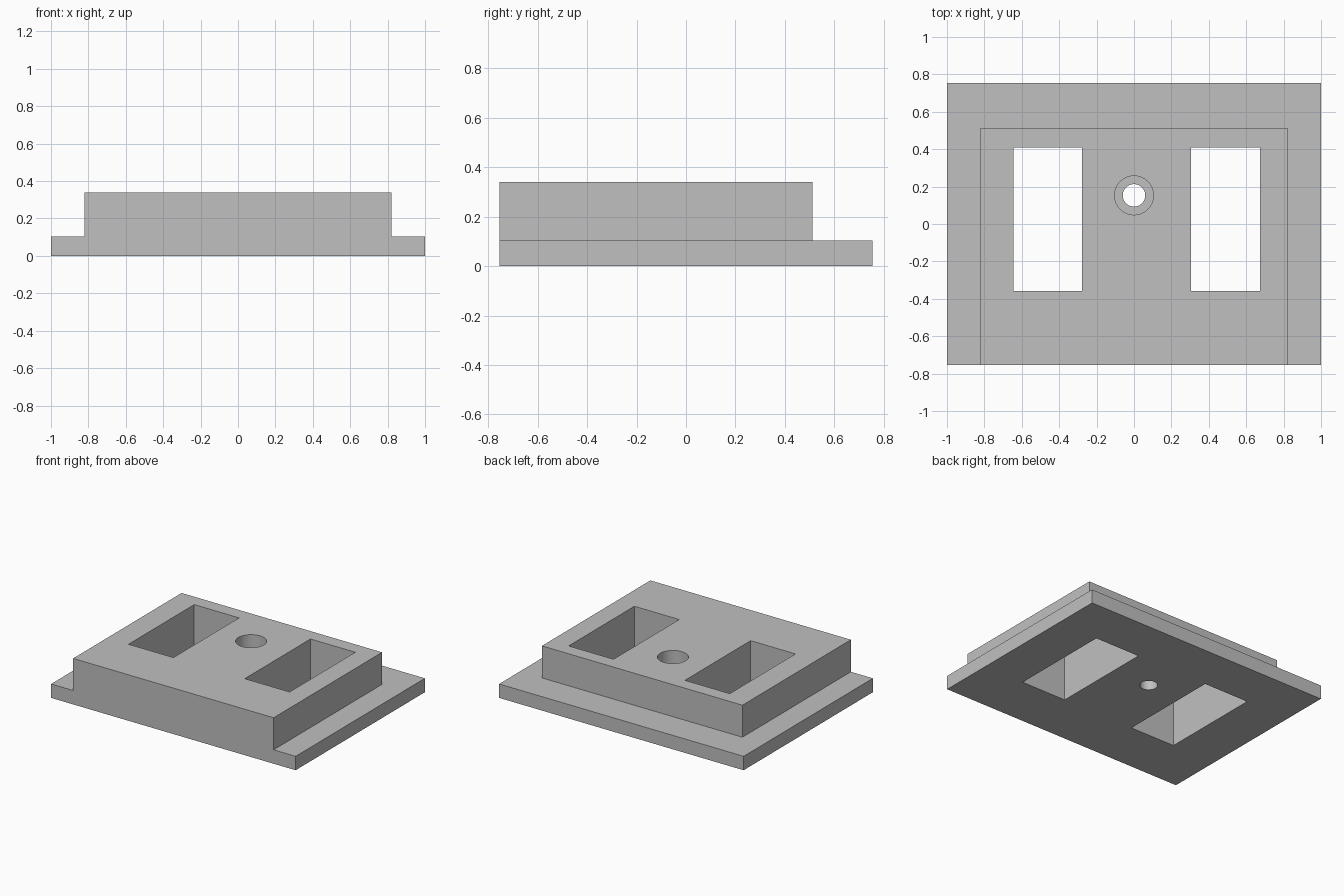
import bpy

if "Cube" in bpy.data.objects:
    bpy.data.objects.remove(bpy.data.objects["Cube"], do_unlink=True)

# Material
grey = bpy.data.materials.new("plain grey")
grey.use_nodes = True
colour = (0.53, 0.53, 0.53, 1)
grey.diffuse_color = colour
grey.node_tree.nodes["Principled BSDF"].inputs["Base Color"].default_value = colour

# Main dimensions
FRONT, BACK = -0.755, 0.755
FLANGE_TOP, TOP = 0.103, 0.34


def box(name, x, y, z):
    """Box spanning the given (low, high) ranges."""
    spans = (x, y, z)
    bpy.ops.mesh.primitive_cube_add(size=1, location=[(a + b) / 2 for a, b in spans])
    ob = bpy.context.object
    ob.name = name
    ob.scale = [b - a for a, b in spans]
    bpy.ops.object.transform_apply(location=True, rotation=False, scale=True)
    ob.data.materials.append(grey)
    return ob


def cylinder(name, radius, z):
    """Upright cylinder on the bolt axis."""
    bpy.ops.mesh.primitive_cylinder_add(vertices=64, radius=radius, depth=z[1] - z[0],
                                        location=(0, 0.153, sum(z) / 2))
    ob = bpy.context.object
    ob.name = name
    ob.data.materials.append(grey)
    return ob


def combine(body, tool, operation):
    """Apply a boolean and discard the tool object."""
    tool.hide_render = True
    mod = body.modifiers.new(tool.name, "BOOLEAN")
    mod.operation = operation
    mod.solver = "EXACT"
    mod.object = tool
    bpy.ops.object.select_all(action="DESELECT")
    body.select_set(True)
    bpy.context.view_layer.objects.active = body
    bpy.ops.object.modifier_apply(modifier=mod.name)
    bpy.data.objects.remove(tool, do_unlink=True)


# Flanged base with a raised block flush at the front
body = box("mounting_block", (-1, 1), (FRONT, BACK), (0, FLANGE_TOP))
combine(body, box("raised_block", (-0.82, 0.82), (FRONT, 0.512), (0, TOP)), "UNION")

# Two rectangular through windows
for name, span in (("right_window", (-0.645, -0.278)), ("left_window", (0.306, 0.673))):
    combine(body, box(name, span, (-0.358, 0.41), (-0.1, 0.5)), "DIFFERENCE")

# Counterbored bolt hole
combine(body, cylinder("counterbore", 0.104, (FLANGE_TOP, 0.5)), "DIFFERENCE")
combine(body, cylinder("bolt_hole", 0.06, (-0.1, 0.5)), "DIFFERENCE")

bpy.ops.object.shade_smooth_by_angle(angle=0.5)
